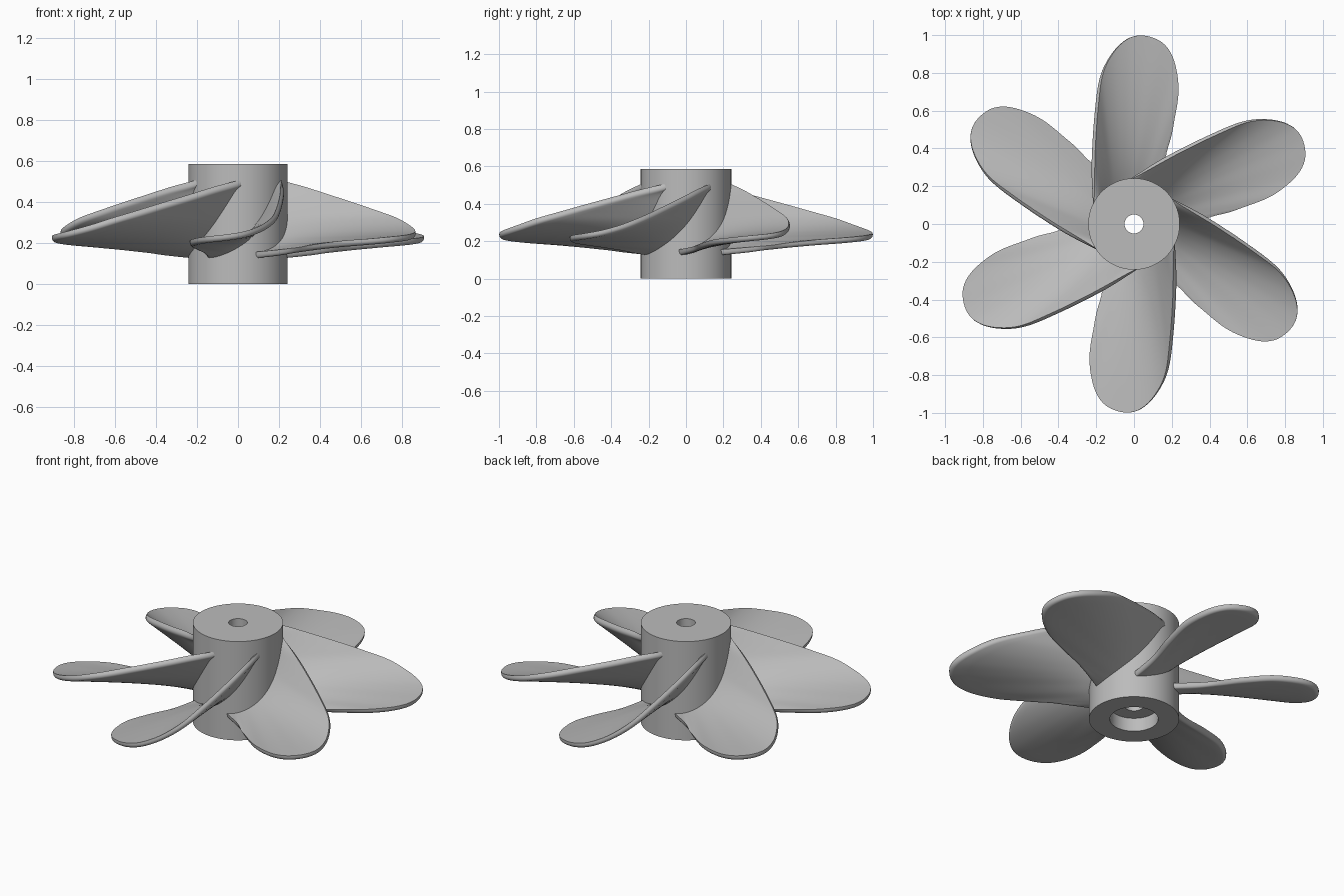
import bpy, bmesh, math
from mathutils import Vector, Matrix

if "Cube" in bpy.data.objects:
    bpy.data.objects.remove(bpy.data.objects["Cube"], do_unlink=True)

metal = bpy.data.materials.new("grey metal")
metal.use_nodes = True
GREY = (0.5, 0.5, 0.5, 1)
metal.diffuse_color = GREY
metal.node_tree.nodes["Principled BSDF"].inputs["Base Color"].default_value = GREY


def make_object(name, bm):
    mesh = bpy.data.meshes.new(name)
    bmesh.ops.recalc_face_normals(bm, faces=bm.faces)
    bm.to_mesh(mesh)
    bm.free()
    mesh.materials.append(metal)
    obj = bpy.data.objects.new(name, mesh)
    bpy.context.collection.objects.link(obj)
    bpy.ops.object.select_all(action='DESELECT')
    obj.select_set(True)
    bpy.context.view_layer.objects.active = obj
    bpy.ops.object.shade_smooth_by_angle(angle=math.radians(35))
    return obj


# Hub: lathed ring with a shaft bore and a wider recess underneath
HUB_R, HUB_H, BORE_R, RECESS_R, RECESS_H = 0.242, 0.585, 0.05, 0.13, 0.08
profile = [(BORE_R, HUB_H), (HUB_R, HUB_H), (HUB_R, 0), (RECESS_R, 0),
           (RECESS_R, RECESS_H), (BORE_R, RECESS_H)]
bm = bmesh.new()
ring = [bm.verts.new((r, 0, z)) for r, z in profile]
edges = [bm.edges.new((ring[i], ring[(i + 1) % len(ring)])) for i in range(len(ring))]
bmesh.ops.spin(bm, geom=ring + edges, axis=(0, 0, 1), cent=(0, 0, 0),
               angle=math.tau, steps=96, use_duplicate=False)
bmesh.ops.remove_doubles(bm, verts=bm.verts, dist=1e-4)
make_object("hub", bm)

# Blade outline from the low root corner, round the tip, to the high root corner
OUTLINE = [Vector(p) for p in (
    (-.15, -.18, .14), (-.17, -.38, .157), (-.21, -.55, .177), (-.235, -.72, .195),
    (-.21, -.87, .206), (-.15, -.96, .216), (-.05, -.998, .227), (.04, -.978, .243),
    (.12, -.9, .273), (.178, -.78, .317), (.203, -.6, .37), (.217, -.4, .425),
    (.22, -.25, .465), (.216, -.085, .497))]


def smooth_path(points, steps):
    """Catmull-Rom curve through the points."""
    ends = [points[0] * 2 - points[1]] + points + [points[-1] * 2 - points[-2]]
    path = []
    for a, b, c, d in zip(ends, ends[1:], ends[2:], ends[3:]):
        for k in range(steps):
            t = k / steps
            path.append(b + (c - a) * t / 2 + (a * 2 - b * 5 + c * 4 - d) * t**2 / 2
                        + (b * 3 - a - c * 3 + d) * t**3 / 2)
    return path + [points[-1]]


def root_point(t):
    """Scooped curve buried just inside the hub wall, steepening upwards."""
    low, high = OUTLINE[0], OUTLINE[-1]
    start, end = math.atan2(low.x, -low.y), math.atan2(high.x, -high.y)
    a = start + (end - start) * t
    return Vector((0.2 * math.sin(a), -0.2 * math.cos(a), low.z + (high.z - low.z) * t**2))


# Blade: surface ruled from root curve to outline, last columns close to the rim
THICK, ROUND_R, FLAT, ROUND = 0.03, 0.02, 10, 5
COLS = FLAT + ROUND
rim = smooth_path(OUTLINE, 6)
last = len(rim) - 1
rows = []
for i, p in enumerate(rim):
    root = root_point(i / last)
    span = p - root
    tangent = (rim[min(i + 1, last)] - rim[max(i - 1, 0)]).normalized()
    skew = max(span.normalized().cross(tangent).length, 0.05)
    band = min(ROUND_R / skew / span.length, 0.4)
    steps = [(1 - band) * j / FLAT for j in range(FLAT)]
    steps += [1 - band * (1 - math.sin(math.pi / 2 * j / ROUND)) for j in range(ROUND + 1)]
    rows.append([root + span * u for u in steps])

# Thicken it, rounding the rim on the underside
bm = bmesh.new()
upper, lower = [], []
for i, row in enumerate(rows):
    up_row, low_row = [], []
    for j, p in enumerate(row):
        along = rows[min(i + 1, last)][j] - rows[max(i - 1, 0)][j]
        n = along.cross(row[min(j + 1, COLS)] - row[max(j - 1, 0)]).normalized()
        if n.z < 0:
            n.negate()
        lift = ROUND_R * (1 - math.cos(math.pi / 2 * max(j - FLAT, 0) / ROUND))
        up_row.append(bm.verts.new(p + n * THICK / 2))
        low_row.append(bm.verts.new(p - n * (THICK / 2 - lift)))
    upper.append(up_row)
    lower.append(low_row)
for grid in (upper, lower):
    for a, b in zip(grid, grid[1:]):
        for j in range(COLS):
            bm.faces.new((a[j], a[j + 1], b[j + 1], b[j]))


def border(grid):
    return grid[0] + [r[-1] for r in grid[1:-1]] + grid[-1][::-1] + [r[0] for r in grid[-2:0:-1]]


top, bottom = border(upper), border(lower)
for i in range(len(top)):
    k = (i + 1) % len(top)
    bm.faces.new((top[i], top[k], bottom[k], bottom[i]))

# Six blades around the hub
for k in range(6):
    blade = bm.copy()
    blade.transform(Matrix.Rotation(k * math.tau / 6, 4, 'Z'))
    make_object(f"blade_{k + 1}", blade)
bm.free()
